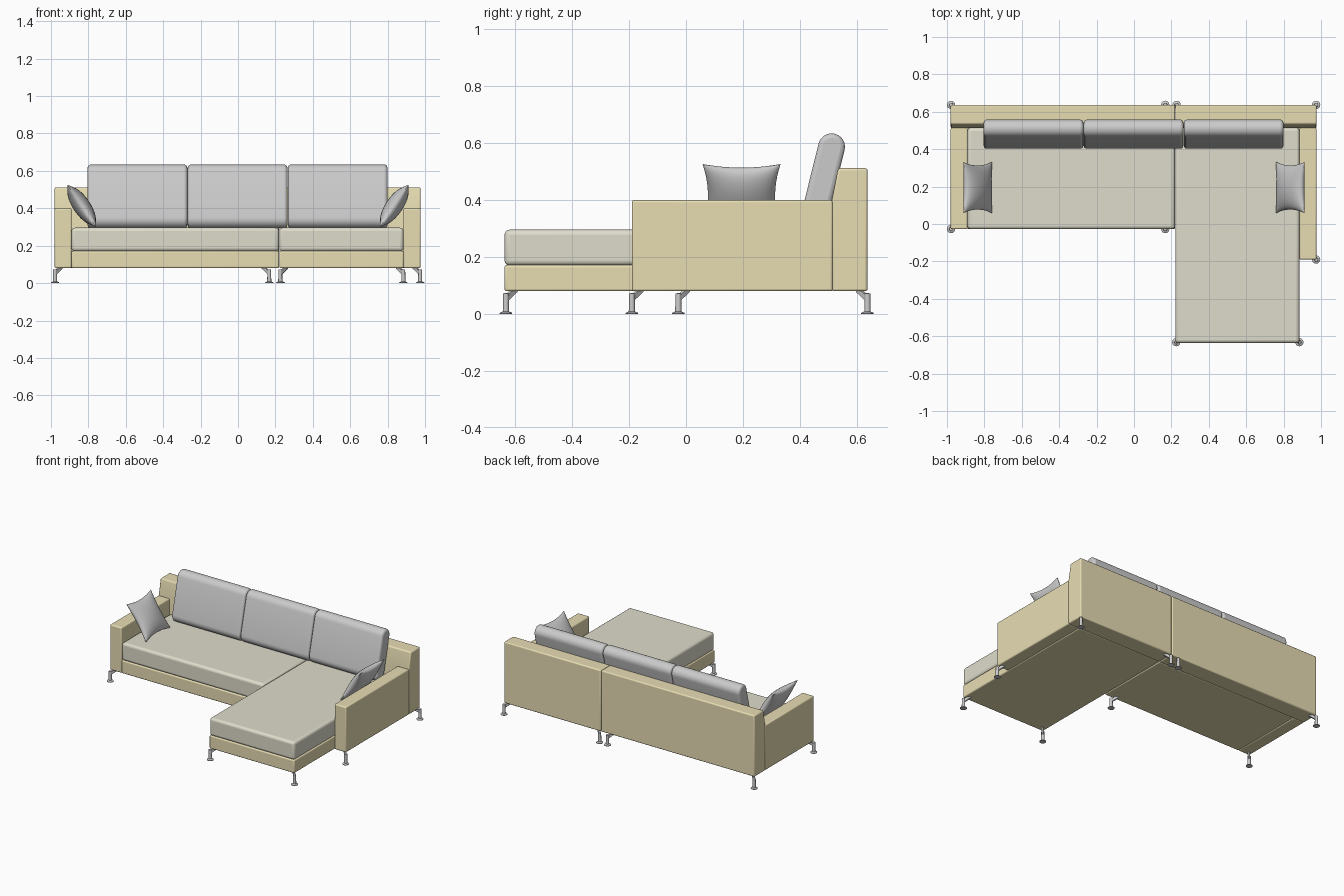
import bpy, bmesh
from math import sin, cos, pi, atan2, radians
from mathutils import Vector, Matrix

if "Cube" in bpy.data.objects:
    bpy.data.objects.remove(bpy.data.objects["Cube"])


def material(name, rgb):
    m = bpy.data.materials.new(name)
    m.diffuse_color = (*rgb, 1)
    m.use_nodes = True
    m.node_tree.nodes["Principled BSDF"].inputs["Base Color"].default_value = m.diffuse_color
    return m


FRAME = material("frame_fabric", (0.80, 0.72, 0.45))
SEAT = material("seat_fabric", (0.74, 0.72, 0.60))


def finish(name, bm, mat=None, bevel=0, segments=3):
    bmesh.ops.recalc_face_normals(bm, faces=bm.faces)
    me = bpy.data.meshes.new(name)
    bm.to_mesh(me)
    bm.free()
    ob = bpy.data.objects.new(name, me)
    bpy.context.collection.objects.link(ob)
    if mat:
        me.materials.append(mat)
    if bevel:
        mod = ob.modifiers.new("Bevel", 'BEVEL')
        mod.width, mod.segments = bevel, segments
        mod.limit_method, mod.angle_limit = 'ANGLE', radians(40)
    bpy.ops.object.select_all(action='DESELECT')
    ob.select_set(True)
    bpy.context.view_layer.objects.active = ob
    bpy.ops.object.shade_smooth_by_angle(angle=radians(35))
    return ob


def prism(bm, profile, x0, x1):
    """Extrude a (y, z) profile along x."""
    face = bm.faces.new([bm.verts.new((x0, y, z)) for y, z in profile])
    ext = bmesh.ops.extrude_face_region(bm, geom=[face])["geom"]
    verts = [g for g in ext if isinstance(g, bmesh.types.BMVert)]
    bmesh.ops.translate(bm, verts=verts, vec=(x1 - x0, 0, 0))
    return list(face.verts) + verts


def slab(name, x, profile, mat=None, bevel=0.008, segments=3):
    bm = bmesh.new()
    prism(bm, profile, *x)
    return finish(name, bm, mat, bevel, segments)


def rect(y0, y1, z0, z1):
    return [(y0, z0), (y1, z0), (y1, z1), (y0, z1)]


# Two modules: plinth, seat cushion, arm and sloped back
back = [(0.512, 0.08), (0.637, 0.08), (0.637, 0.512), (0.534, 0.512), (0.512, 0.40)]
for side, seat_x, arm_x, back_x, front, arm_front in (
        ("left", (-0.89, 0.219), (-0.98, -0.89), (-0.98, 0.219), -0.028, -0.028),
        ("right", (0.221, 0.885), (0.885, 0.976), (0.221, 0.976), -0.637, -0.19)):
    slab(side + "_plinth", seat_x, rect(front, 0.515, 0.08, 0.172), FRAME)
    slab(side + "_seat_cushion", seat_x, rect(front, 0.514, 0.17, 0.296), SEAT, 0.018, 4)
    slab(side + "_arm", arm_x, rect(arm_front, 0.515, 0.08, 0.40), FRAME)
    slab(side + "_back", back_x, back, FRAME)

# Leaning back cushions with rounded ends
lo, hi, r = Vector((0.450, 0.341)), Vector((0.511, 0.587)), 0.047
tilt = atan2(*(hi - lo).yx)
cushion = [(c.x + r * cos(tilt + a), c.y + r * sin(tilt + a))
           for c, start in ((hi, -pi / 2), (lo, pi / 2))
           for a in [start + pi * i / 12 for i in range(13)]]
for i in range(3):
    x0 = -0.804 + i * 0.535
    slab(f"back_cushion_{i + 1}", (x0, x0 + 0.533), cushion, None, 0.016)


# Scatter pillows: pinched square outline, puffed centre
def pillow(name, side, n=20):
    bm = bmesh.new()
    place = Matrix.Translation((side * 0.836, 0.195, 0.413)) @ Matrix.Rotation(side * radians(34), 4, 'Y')
    for sign in (1, -1):
        grid = []
        for i in range(n + 1):
            u = -cos(pi * i / n)
            row = []
            for j in range(n + 1):
                v = -cos(pi * j / n)
                a = 0.137 * u * (1 - 0.14 * (1 - v * v))
                b = 0.137 * v * (1 - 0.14 * (1 - u * u))
                t = 0.046 * max(0, (1 - u * u) * (1 - v * v)) ** 0.5
                row.append(bm.verts.new(place @ Vector((sign * t, a, b))))
            grid.append(row)
        for i in range(n):
            for j in range(n):
                bm.faces.new((grid[i][j], grid[i + 1][j], grid[i + 1][j + 1], grid[i][j + 1]))
    bmesh.ops.remove_doubles(bm, verts=bm.verts, dist=1e-5)
    return finish(name, bm)


pillow("left_pillow", -1)
pillow("right_pillow", 1)


# Feet: turned post on a disc, with a diagonal bracket pointing inwards
def foot(name, x, y, dx, dy):
    bm = bmesh.new()
    prof = [(0, 0), (0.022, 0), (0.022, 0.004), (0.011, 0.009), (0.010, 0.072), (0, 0.074)]
    vs = [bm.verts.new((px, 0, pz)) for px, pz in prof]
    es = [bm.edges.new(p) for p in zip(vs, vs[1:])]
    bmesh.ops.spin(bm, geom=vs + es, cent=(0, 0, 0), axis=(0, 0, 1), angle=2 * pi, steps=20)
    bmesh.ops.remove_doubles(bm, verts=bm.verts, dist=1e-5)
    bracket = prism(bm, [(0.004, 0.046), (0.018, 0.056), (0.05, 0.077), (0.05, 0.082),
                         (0.026, 0.082), (0.004, 0.066)], -0.007, 0.007)
    bmesh.ops.rotate(bm, verts=bracket, cent=(0, 0, 0),
                     matrix=Matrix.Rotation(atan2(-dx, dy), 3, 'Z'))
    bmesh.ops.translate(bm, verts=bm.verts, vec=(x, y, 0))
    return finish(name, bm)


for k, f in enumerate([(-0.978, 0.637, 1, -1), (0.167, 0.637, -1, -1),
                       (-0.978, -0.027, 1, 1), (0.167, -0.027, -1, 1),
                       (0.228, 0.637, 1, -1), (0.974, 0.637, -1, -1),
                       (0.226, -0.632, 1, 1), (0.884, -0.632, -1, 1),
                       (0.974, -0.19, -1, 1)]):
    foot(f"foot_{k + 1}", *f)
